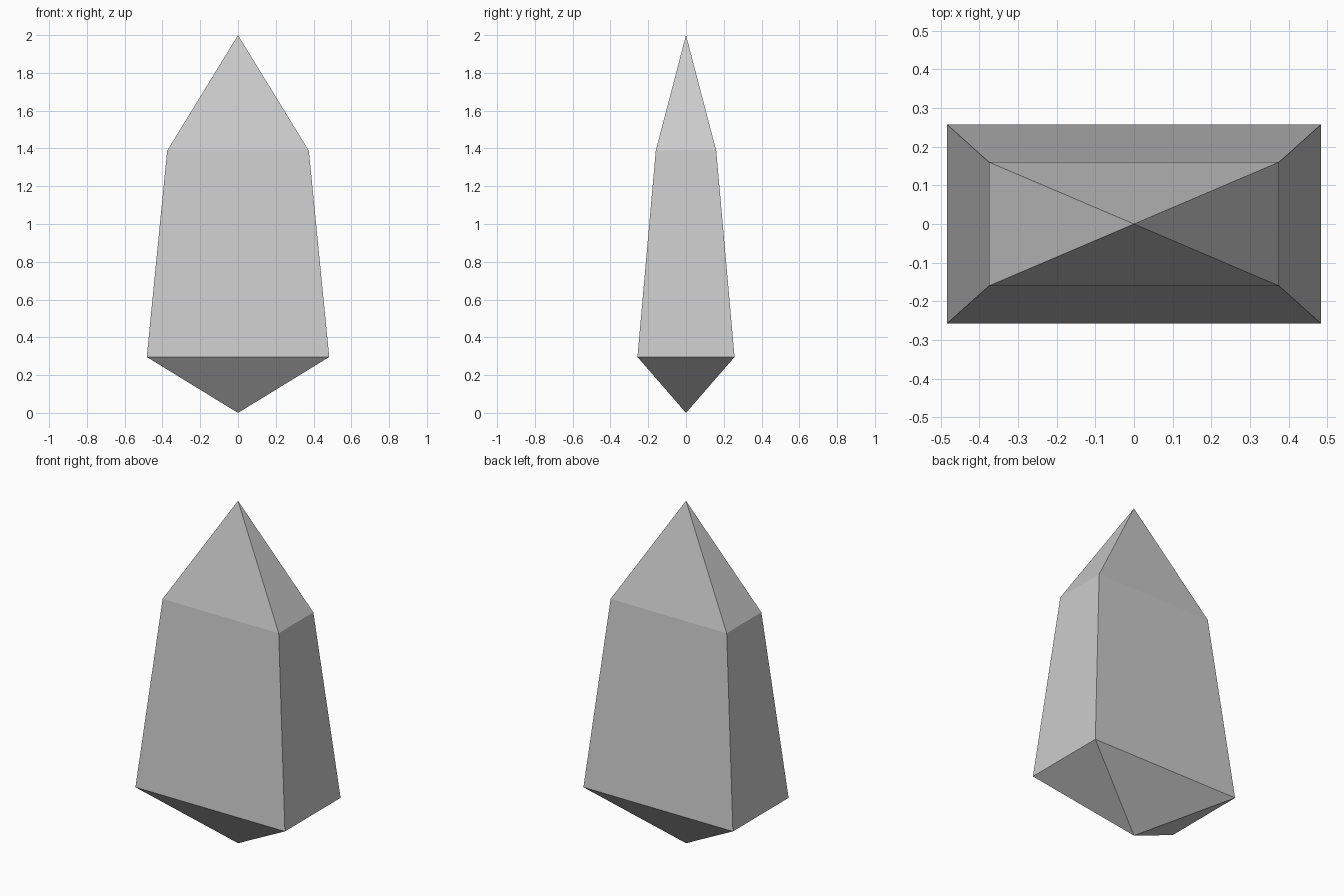
import bpy, bmesh

if "Cube" in bpy.data.objects:
    bpy.data.objects.remove(bpy.data.objects["Cube"])

# Crystal levels from bottom to top: (half width x, half depth y, height z)
LEVELS = [(0, 0, 0.0), (0.483, 0.257, 0.296), (0.375, 0.16, 1.388), (0, 0, 2.0)]
CORNERS = [(-1, -1), (1, -1), (1, 1), (-1, 1)]

bm = bmesh.new()

# One rectangular ring per level; the end levels collapse to points
rings = [[bm.verts.new((sx * x, sy * y, z)) for sx, sy in CORNERS]
         for x, y, z in LEVELS]

# Facets between neighbouring rings
for low, high in zip(rings, rings[1:]):
    for i in range(4):
        j = (i + 1) % 4
        bm.faces.new((low[i], low[j], high[j], high[i]))

# Merge the two tips into single points
bmesh.ops.remove_doubles(bm, verts=bm.verts[:], dist=1e-4)
bmesh.ops.recalc_face_normals(bm, faces=bm.faces[:])

mesh = bpy.data.meshes.new("crystal")
bm.to_mesh(mesh)
bm.free()
bpy.context.collection.objects.link(bpy.data.objects.new("crystal", mesh))
